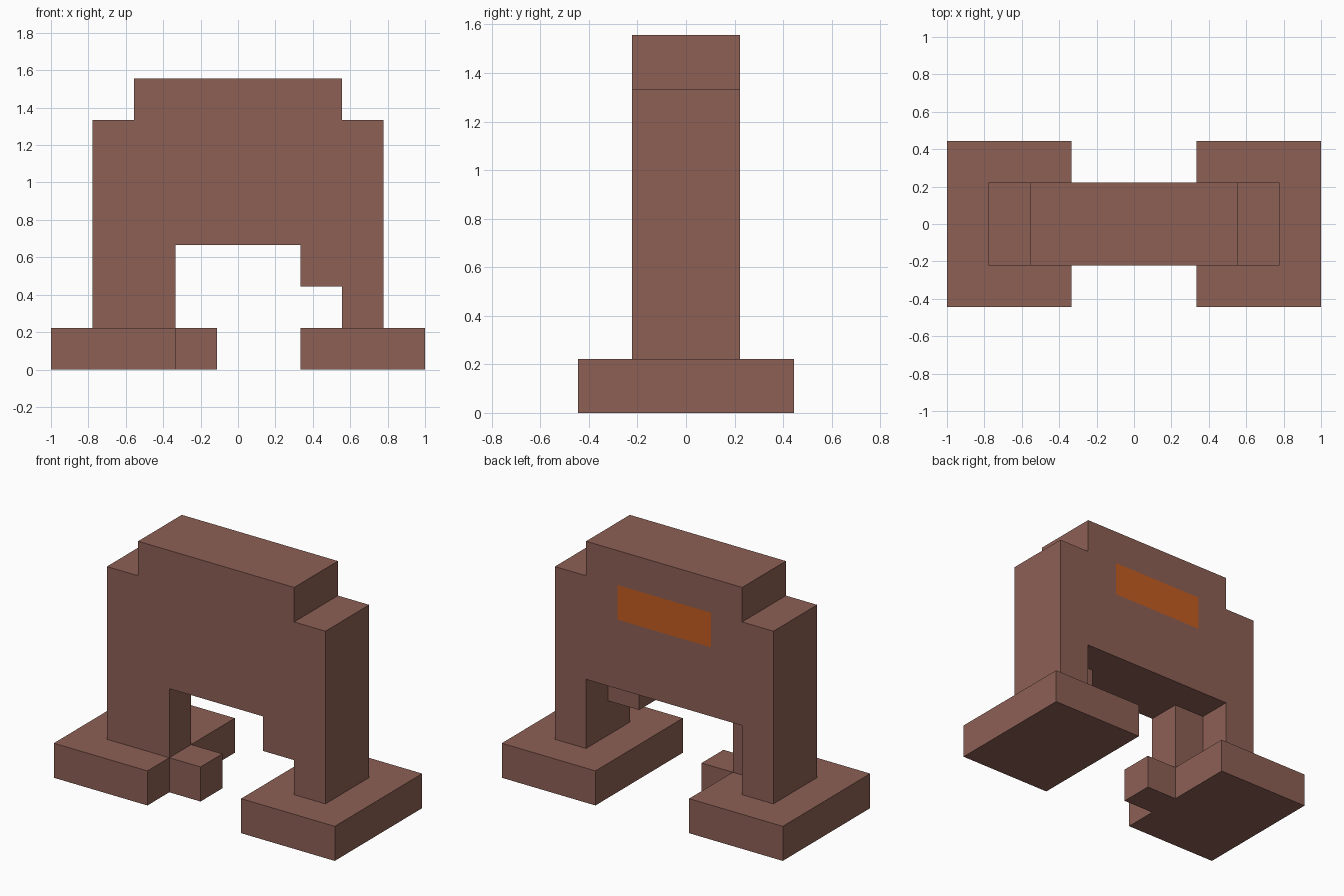
import bpy
import bmesh
from mathutils import Vector
from itertools import product

cube = bpy.data.objects.get("Cube")
if cube:
    bpy.data.objects.remove(cube, do_unlink=True)

UNIT = 2 / 9                        # edge of one building block
ORIGIN = Vector((-4.5, -2, 0))      # block grid corner, in blocks


def material(name, rgb):
    mat = bpy.data.materials.new(name)
    mat.use_nodes = True
    colour = (*rgb, 1)
    mat.diffuse_color = colour
    mat.node_tree.nodes["Principled BSDF"].inputs["Base Color"].default_value = colour
    return mat


brown = material("brown", (0.266, 0.117, 0.091))
orange = material("orange", (0.55, 0.109, 0.015))


def cells(x, y, z):
    """All grid cells in a box given by (start, end) ranges."""
    return set(product(range(*x), range(*y), range(*z)))


DEPTH, FRONT = (1, 3), (1, 2)

# Torso and legs form one arch; the feet stand under it
parts = {
    "arch_body": cells((1, 8), DEPTH, (3, 6))        # torso
    | cells((2, 7), DEPTH, (6, 7))                   # raised top
    | cells((1, 2), DEPTH, (1, 3))                   # right leg
    | cells((7, 8), DEPTH, (1, 3))                   # left leg
    | cells((2, 3), FRONT, (1, 3))                   # right leg thickening
    | cells((6, 7), FRONT, (2, 3)),                  # left overhang
    "right_foot": cells((0, 3), (0, 4), (0, 1))
    | cells((3, 4), FRONT, (0, 1)),                  # toe block
    "left_foot": cells((6, 9), (0, 4), (0, 1)),
}
solid = set().union(*parts.values())
back_panel = cells((3, 6), (2, 3), (5, 6))


def build(name, part):
    """Skin the cells with their exposed faces and merge the flat areas."""
    bm = bmesh.new()
    for cell in part:
        for axis, side in product(range(3), (-1, 1)):
            step = [0, 0, 0]
            step[axis] = side
            if tuple(c + s for c, s in zip(cell, step)) in solid:
                continue
            normal, u = Vector(step), Vector()
            u[(axis + 1) % 3] = 1
            v = normal.cross(u)
            mid = Vector(cell) + Vector((0.5, 0.5, 0.5)) + normal / 2
            corners = [mid + (a * u + b * v) / 2
                       for a, b in ((-1, -1), (1, -1), (1, 1), (-1, 1))]
            face = bm.faces.new([bm.verts.new((c + ORIGIN) * UNIT) for c in corners])
            # Painted panel on the back
            face.material_index = int(cell in back_panel and step[1] == 1)
    bmesh.ops.remove_doubles(bm, verts=bm.verts[:], dist=0.001)
    bmesh.ops.dissolve_limit(bm, angle_limit=0.01, verts=bm.verts[:],
                             edges=bm.edges[:], delimit={'MATERIAL'})
    mesh = bpy.data.meshes.new(name)
    bm.to_mesh(mesh)
    bm.free()
    mesh.materials.append(brown)
    mesh.materials.append(orange)
    bpy.context.collection.objects.link(bpy.data.objects.new(name, mesh))


for name, part in parts.items():
    build(name, part)
